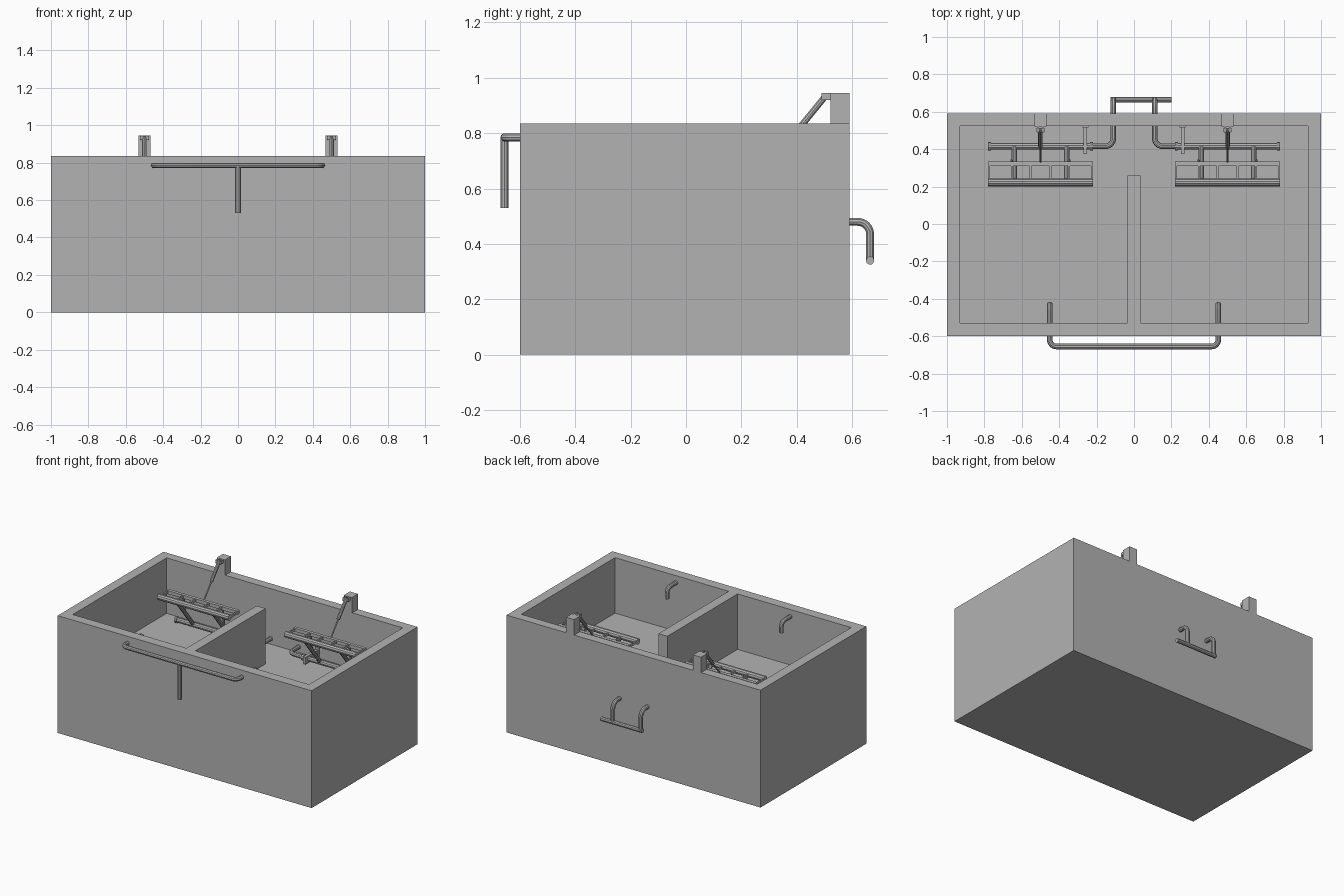
import bpy, bmesh
from mathutils import Vector

if "Cube" in bpy.data.objects:
    bpy.data.objects.remove(bpy.data.objects["Cube"])

grey = bpy.data.materials.new("concrete_grey")
grey.use_nodes = True
GREY = (0.45, 0.45, 0.45, 1)
grey.diffuse_color = GREY
grey.node_tree.nodes["Principled BSDF"].inputs["Base Color"].default_value = GREY

FLOOR, RIM = 0.44, 0.835
PIPE_Z, FLOAT_Z = 0.48, 0.715


def add(name, data):
    obj = bpy.data.objects.new(name, data)
    bpy.context.collection.objects.link(obj)
    data.materials.clear()
    data.materials.append(grey)
    return obj


def bake(obj):
    """Replace an object by a plain mesh of its evaluated shape."""
    bpy.context.view_layer.update()
    graph = bpy.context.evaluated_depsgraph_get()
    mesh = bpy.data.meshes.new_from_object(obj.evaluated_get(graph))
    name = obj.name
    bpy.data.objects.remove(obj)
    return add(name, mesh)


def prism(name, outline, z0, z1):
    """Extrude a flat outline from z0 up to z1."""
    bm = bmesh.new()
    face = bm.faces.new([bm.verts.new((x, y, z0)) for x, y in outline])
    top = bmesh.ops.extrude_face_region(bm, geom=[face])["geom"]
    verts = [v for v in top if isinstance(v, bmesh.types.BMVert)]
    bmesh.ops.translate(bm, verts=verts, vec=(0, 0, z1 - z0))
    bmesh.ops.recalc_face_normals(bm, faces=bm.faces)
    mesh = bpy.data.meshes.new(name)
    bm.to_mesh(mesh)
    bm.free()
    return add(name, mesh)


def box(name, x0, x1, y0, y1, z0, z1):
    return prism(name, [(x0, y0), (x1, y0), (x1, y1), (x0, y1)], z0, z1)


def pipe(name, points, radius, bend=0.04):
    """Round tube along a path, with its corners rounded."""
    pts = [Vector(p) for p in points]
    path = [pts[0]]
    for a, b, c in zip(pts, pts[1:], pts[2:]):
        start = b + (a - b).normalized() * bend
        end = b + (c - b).normalized() * bend
        for i in range(7):
            t = i / 6
            # weighted quadratic arc, exact for a right angle
            w = 2 ** 0.5 * t * (1 - t)
            total = (1 - t) ** 2 + w + t ** 2
            path.append((start * (1 - t) ** 2 + b * w + end * t ** 2) / total)
    path.append(pts[-1])
    curve = bpy.data.curves.new(name, "CURVE")
    curve.dimensions = "3D"
    curve.bevel_depth = radius
    curve.bevel_resolution = 3
    curve.use_fill_caps = True
    spline = curve.splines.new("POLY")
    spline.points.add(len(path) - 1)
    for point, p in zip(spline.points, path):
        point.co = (*p, 1)
    obj = bake(add(name, curve))
    bpy.ops.object.select_all(action="DESELECT")
    obj.select_set(True)
    bpy.context.view_layer.objects.active = obj
    bpy.ops.object.shade_smooth_by_angle()
    return obj


# Tank with a U-shaped basin around the partial dividing wall
tank = box("tank", -1, 1, -0.6, 0.59, 0, RIM)
half = [(0.035, 0.26), (0.035, -0.53), (0.93, -0.53), (0.93, 0.525)]
basin = prism("basin_cutter", half + [(-x, y) for x, y in reversed(half)], FLOOR, 1)
basin.hide_render = True
cut = tank.modifiers.new("basin", "BOOLEAN")
cut.operation = "DIFFERENCE"
cut.solver = "EXACT"
cut.object = basin
tank = bake(tank)
bpy.data.objects.remove(basin)

# Inlet manifold over the front wall
pipe("inlet_manifold", [(-0.45, -0.43, 0.71), (-0.45, -0.43, 0.785), (-0.45, -0.655, 0.785),
                        (0.45, -0.655, 0.785), (0.45, -0.43, 0.785), (0.45, -0.43, 0.71)], 0.015, 0.035)
pipe("inlet_drop", [(0, -0.655, 0.785), (0, -0.655, 0.53)], 0.015)

# Outlet header behind the back wall
pipe("outlet_header", [(-0.125, 0.665, 0.34), (0.2, 0.665, 0.34)], 0.015)

for side, s in (("left", 1), ("right", -1)):
    cx = s * 0.5

    # Outlet pipe through the back wall
    pipe(side + "_outlet_pipe", [(s * 0.24, 0.415, PIPE_Z), (s * 0.11, 0.415, PIPE_Z),
                                 (s * 0.11, 0.665, PIPE_Z), (s * 0.11, 0.665, 0.34)], 0.015, 0.045)

    # Swivel pipe on the floor, with end collars and wall bracket
    pipe(side + "_swivel_pipe", [(cx - 0.28, 0.415, PIPE_Z), (cx + 0.28, 0.415, PIPE_Z)], 0.018)
    for end in (-1, 1):
        x = cx + end * 0.272
        pipe(side + "_swivel_collar", [(x - 0.008, 0.415, PIPE_Z), (x + 0.008, 0.415, PIPE_Z)], 0.023)
    bx = s * 0.26
    box(side + "_bracket_arm", bx - 0.01, bx + 0.01, 0.375, 0.525, PIPE_Z - 0.025, PIPE_Z + 0.025)
    box(side + "_bracket_plate", bx - 0.016, bx + 0.016, 0.515, 0.525, FLOOR, PIPE_Z + 0.04)

    # Skimmer: front float, rear beam and the rungs between them
    pipe(side + "_float", [(cx - 0.28, 0.222, FLOAT_Z), (cx + 0.28, 0.222, FLOAT_Z)], 0.021)
    box(side + "_rear_beam", cx - 0.28, cx + 0.28, 0.31, 0.333, FLOAT_Z - 0.012, FLOAT_Z + 0.012)
    for dx in (-0.28, -0.155, -0.055, 0.055, 0.155, 0.28):
        x = cx + dx * 0.98
        box(side + "_rung", x - 0.005, x + 0.005, 0.222, 0.32, FLOAT_Z - 0.008, FLOAT_Z + 0.008)

    # Slanted arms and thinner braces carrying the skimmer
    for dx in (-0.14, 0.14):
        pipe(side + "_arm", [(cx + dx, 0.415, PIPE_Z), (cx + dx, 0.235, FLOAT_Z - 0.01)], 0.014)
        pipe(side + "_brace", [(cx + dx * 1.1, 0.34, 0.575), (cx + dx * 1.1, 0.32, FLOAT_Z)], 0.007)

    # Hoist post on the rim, clevis, cylinder and rod
    box(side + "_hoist_post", cx - 0.032, cx + 0.032, 0.522, 0.59, RIM, 0.945)
    for dx in (-0.014, 0.014):
        box(side + "_clevis_plate", cx + dx - 0.005, cx + dx + 0.005, 0.49, 0.522, 0.92, 0.945)
    pipe(side + "_clevis_pin", [(cx - 0.022, 0.502, 0.932), (cx + 0.022, 0.502, 0.932)], 0.011)
    top, low = Vector((cx, 0.502, 0.932)), Vector((cx, 0.325, FLOAT_Z))
    pipe(side + "_hoist_cylinder", [top, top.lerp(low, 0.5)], 0.012)
    pipe(side + "_hoist_rod", [top.lerp(low, 0.5), low], 0.005)
